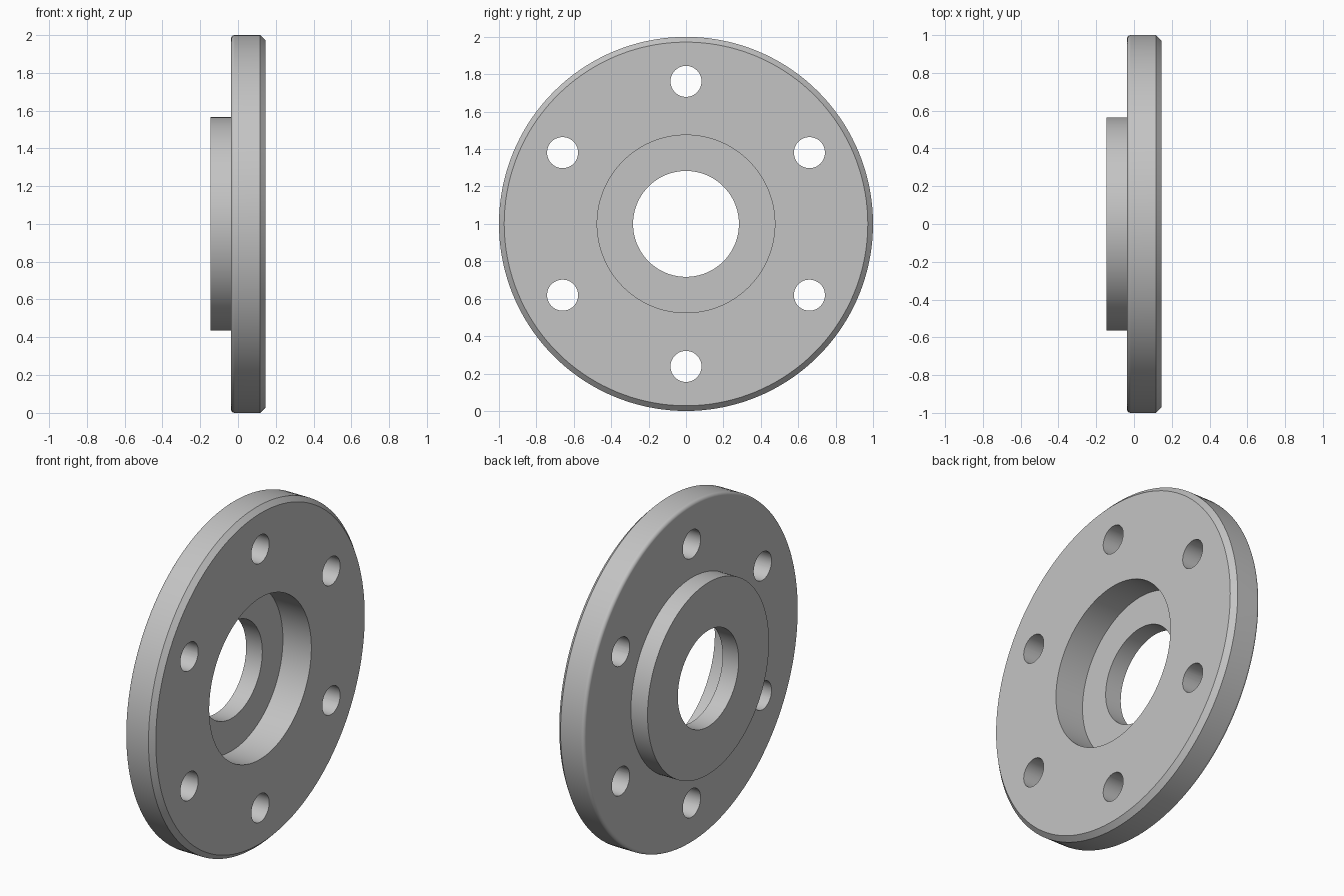
import bpy
import bmesh
from math import cos, sin, pi, radians
from mathutils import Matrix, Vector

cube = bpy.data.objects.get("Cube")
if cube:
    bpy.data.objects.remove(cube, do_unlink=True)

# Main dimensions: the axis runs along x
CENTRE_Z = 1.0
BACK, SHOULDER, FACE = -0.145, -0.037, 0.145
FLOOR = -0.04
BORE_R, RECESS_R, HUB_R, RIM_R = 0.283, 0.475, 0.565, 1.0
CHAMFER, FILLET = 0.028, 0.02
BOLT_CIRCLE_R, BOLT_R, BOLTS = 0.762, 0.083, 6

grey = bpy.data.materials.new("plain grey")
grey.use_nodes = True
colour = (0.55, 0.55, 0.55, 1)
grey.diffuse_color = colour
grey.node_tree.nodes["Principled BSDF"].inputs["Base Color"].default_value = colour


def mesh_object(name, bm):
    mesh = bpy.data.meshes.new(name)
    bm.to_mesh(mesh)
    bm.free()
    obj = bpy.data.objects.new(name, mesh)
    bpy.context.collection.objects.link(obj)
    return obj


def lathe(name, profile, steps):
    """Spin a closed (x, radius) profile around the x axis."""
    bm = bmesh.new()
    verts = [bm.verts.new((x, 0, r)) for x, r in profile]
    edges = [bm.edges.new((a, b)) for a, b in zip(verts, verts[1:] + verts[:1])]
    bmesh.ops.spin(bm, geom=verts + edges, cent=(0, 0, 0), axis=(1, 0, 0),
                   angle=2 * pi, steps=steps)
    bmesh.ops.remove_doubles(bm, verts=bm.verts, dist=1e-5)
    bmesh.ops.recalc_face_normals(bm, faces=bm.faces)
    bm.transform(Matrix.Translation((0, 0, CENTRE_Z)))
    return mesh_object(name, bm)


# Flange with hub, counterbored recess, chamfered front and rounded back edge
fillet = [(SHOULDER + FILLET * (1 - sin(a)), RIM_R - FILLET * (1 - cos(a)))
          for a in (radians(90 - 15 * i) for i in range(7))]
profile = [(BACK, BORE_R), (BACK, HUB_R), (SHOULDER, HUB_R)]
profile += fillet
profile += [(FACE - CHAMFER, RIM_R), (FACE, RIM_R - CHAMFER),
            (FACE, RECESS_R), (FLOOR, RECESS_R), (FLOOR, BORE_R)]
# The rounded edge runs from the shoulder face out to the rim
profile[3:10] = [(SHOULDER + FILLET * (1 - cos(a)), RIM_R - FILLET * (1 - sin(a)))
                 for a in (radians(15 * i) for i in range(7))]
flange = lathe("flange", profile, 144)
flange.data.materials.append(grey)

# Bolt hole cutters in a ring
bm = bmesh.new()
for i in range(BOLTS):
    angle = pi / 2 + i * 2 * pi / BOLTS
    place = Vector((0, BOLT_CIRCLE_R * cos(angle),
                    CENTRE_Z + BOLT_CIRCLE_R * sin(angle)))
    bmesh.ops.create_cone(bm, cap_ends=True, segments=48, radius1=BOLT_R,
                          radius2=BOLT_R, depth=1,
                          matrix=Matrix.Translation(place) @ Matrix.Rotation(pi / 2, 4, "Y"))
cutters = mesh_object("bolt_hole_cutters", bm)
cutters.data.materials.append(grey)
cutters.hide_render = True

# Drill the holes and shade
bpy.ops.object.select_all(action="DESELECT")
flange.select_set(True)
bpy.context.view_layer.objects.active = flange
drill = flange.modifiers.new("bolt holes", "BOOLEAN")
drill.operation = "DIFFERENCE"
drill.solver = "EXACT"
drill.object = cutters
bpy.ops.object.modifier_apply(modifier=drill.name)
bpy.data.objects.remove(cutters, do_unlink=True)
bpy.ops.object.shade_smooth_by_angle(angle=radians(30))
normals = flange.modifiers.new("even normals", "WEIGHTED_NORMAL")
normals.keep_sharp = True
